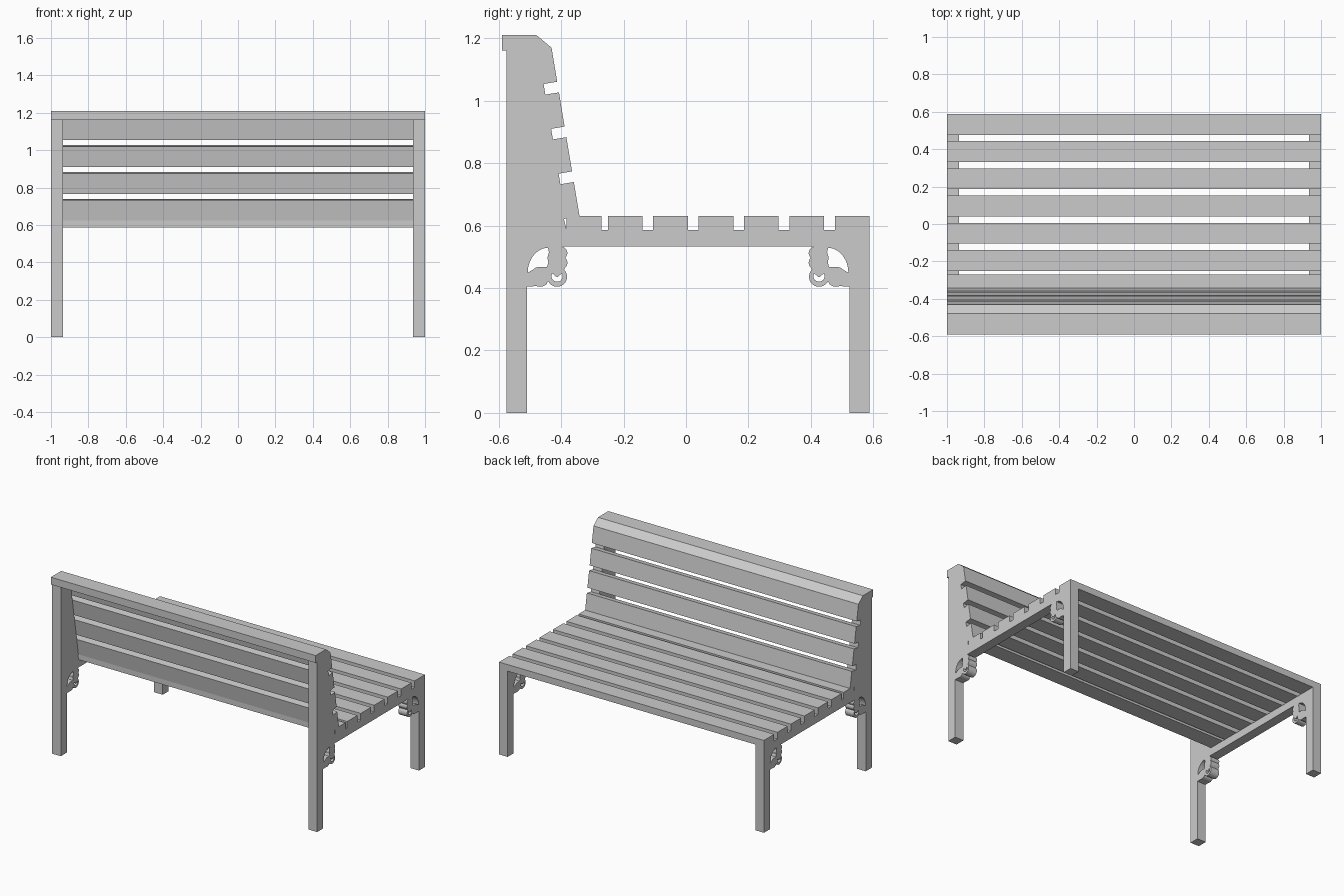
import bpy, bmesh
from math import radians, sin, cos
from mathutils import Vector

cube = bpy.data.objects.get("Cube")
if cube:
    bpy.data.objects.remove(cube, do_unlink=True)

grey = bpy.data.materials.new("plain grey")
grey.use_nodes = True
COLOUR = (0.6, 0.6, 0.6, 1)
grey.diffuse_color = COLOUR
grey.node_tree.nodes["Principled BSDF"].inputs["Base Color"].default_value = COLOUR


def arc(cu, cz, ru, rz, start, end, steps=10):
    angles = [radians(start + (end - start) * i / steps) for i in range(steps + 1)]
    return [(cu + ru * cos(a), cz + rz * sin(a)) for a in angles]


def extrude_profile(name, loops, x=0.0, half=1.0):
    """Fill (y, z) loops, the first as outline and the rest as holes, along x."""
    curve = bpy.data.curves.new(name + " profile", 'CURVE')
    curve.dimensions = '2D'
    curve.fill_mode = 'BOTH'
    curve.extrude = half
    for loop in loops:
        spline = curve.splines.new('POLY')
        spline.points.add(len(loop) - 1)
        for point, (y, z) in zip(spline.points, loop):
            point.co = (y, z, 0, 1)
        spline.use_cyclic_u = True
    temp = bpy.data.objects.new(name + " helper", curve)
    bpy.context.collection.objects.link(temp)
    graph = bpy.context.evaluated_depsgraph_get()
    mesh = bpy.data.meshes.new_from_object(temp.evaluated_get(graph))
    bpy.data.objects.remove(temp, do_unlink=True)
    bpy.data.curves.remove(curve)
    bm = bmesh.new()
    bm.from_mesh(mesh)
    for v in bm.verts:
        v.co = (v.co.z + x, v.co.x, v.co.y)
    bmesh.ops.remove_doubles(bm, verts=bm.verts, dist=0.0001)
    bmesh.ops.recalc_face_normals(bm, faces=bm.faces)
    for face in bm.faces:
        face.smooth = False
    bm.to_mesh(mesh)
    bm.free()
    mesh.materials.clear()
    mesh.materials.append(grey)
    obj = bpy.data.objects.new(name, mesh)
    bpy.context.collection.objects.link(obj)
    return obj


# Scrolled corner bracket, measured outwards from the leg's inner edge
bracket_edge = ([(0, 0.405)]
                + arc(0.042, 0.435, 0.031, 0.031, -110, -45)
                + arc(0.097, 0.436, 0.032, 0.032, -155, 45, 16)
                + arc(0.108, 0.481, 0.022, 0.022, -45, 42)
                + arc(0.108, 0.512, 0.022, 0.021, -42, 75))
leaf_hole = (arc(0.070, 0.449, 0.067, 0.080, 180, 92, 12)
             + [(0.071, 0.515), (0.066, 0.497), (0.069, 0.482), (0.065, 0.468)]
             + arc(0.042, 0.437, 0.031, 0.031, 75, 135, 6))
ring_hole = arc(0.097, 0.438, 0.018, 0.018, 150, 390, 14) + [(0.097, 0.434)]

REAR, FRONT = -0.51, 0.523          # inner edges of the legs


def at_rear(loop):
    return [(REAR + u, z) for u, z in loop]


def at_front(loop):
    return [(FRONT - u, z) for u, z in reversed(loop)]


# End frames: legs, seat rail, brackets and raked back post in one profile
RAIL_Z, SEAT_Z, TOP_Z = 0.533, 0.585, 1.16
outline = ([(-0.575, 0), (REAR, 0)] + at_rear(bracket_edge)
           + [(REAR + 0.115, RAIL_Z), (FRONT - 0.115, RAIL_Z)]
           + at_front(bracket_edge)
           + [(FRONT, 0), (0.588, 0), (0.588, SEAT_Z), (-0.382, SEAT_Z),
              (-0.391, 0.62), (-0.384, 0.623), (-0.474, TOP_Z), (-0.575, TOP_Z)])
holes = [place(h) for place in (at_rear, at_front) for h in (leaf_hole, ring_hole)]
for side, x in (("left", 0.9675), ("right", -0.9675)):
    extrude_profile(side + "_end_frame", [outline] + holes, x, 0.0325)

PITCH, WIDTH, THICK = 0.1455, 0.111, 0.045

# Seat slats, with the rearmost one set closer
for i in range(7):
    y = -0.271 if i == 6 else 0.588 - PITCH * i
    extrude_profile(f"seat_slat_{i + 1}", [[
        (y - WIDTH, SEAT_Z), (y, SEAT_Z),
        (y, SEAT_Z + THICK), (y - WIDTH, SEAT_Z + THICK)]])

# Raked back slats
foot = Vector((-0.341, 0.63))
up = Vector((-0.164, 0.986)).normalized()
inward = Vector((-up.y, up.x)) * THICK
for i in range(4):
    low = foot + up * PITCH * i
    high = low + up * WIDTH
    extrude_profile(f"back_slat_{i + 1}",
                    [[tuple(p) for p in (low, high, high + inward, low + inward)]])

# Top rail with sloped front edge
extrude_profile("top_rail", [[(-0.59, TOP_Z), (-0.474, TOP_Z), (-0.431, 1.17),
                              (-0.479, 1.21), (-0.59, 1.21)]])
